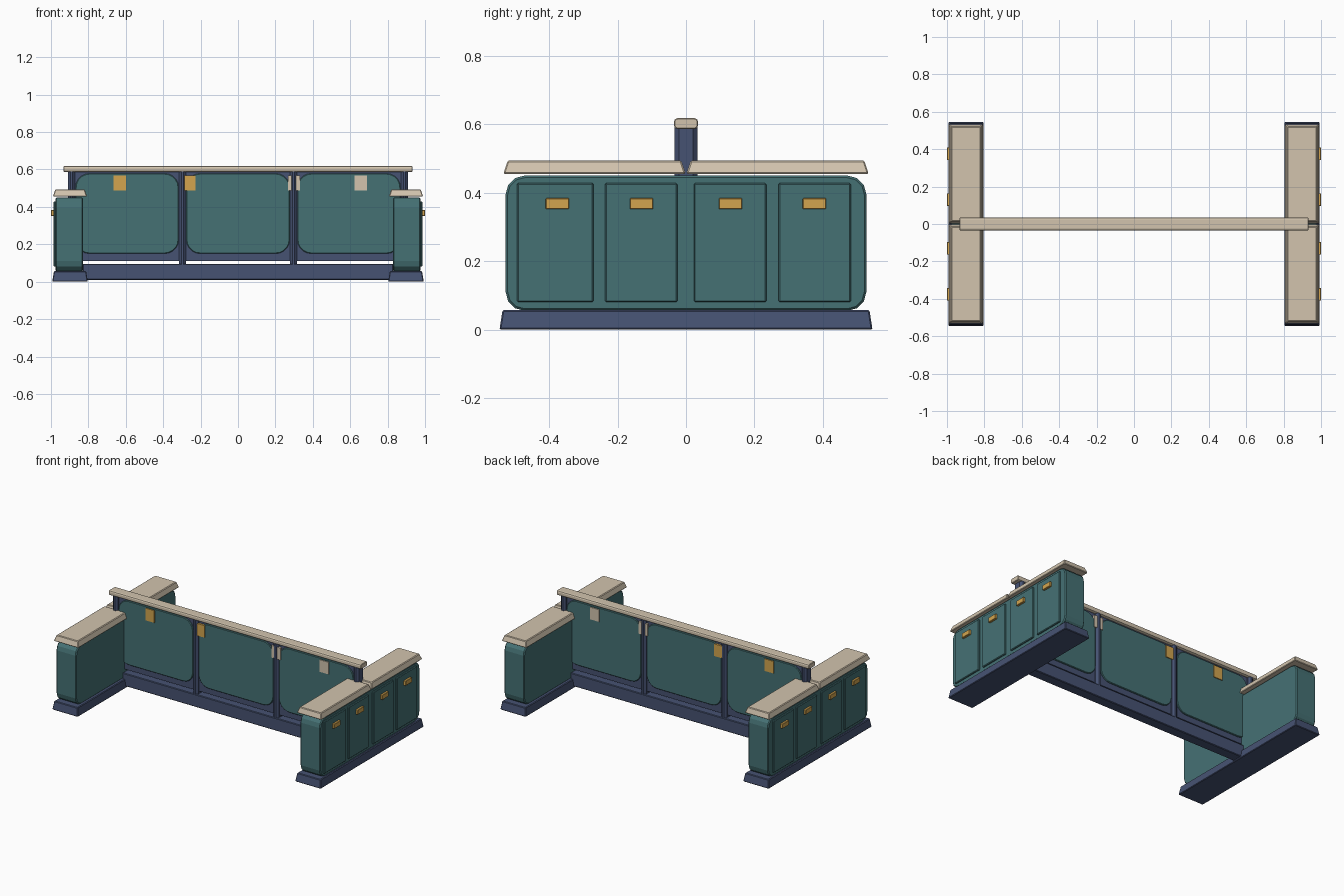
import bpy, bmesh
from mathutils import Vector

if "Cube" in bpy.data.objects:
    bpy.data.objects.remove(bpy.data.objects["Cube"])


def material(name, rgb):
    m = bpy.data.materials.new(name)
    lin = [(c / 255 / 12.92) if c <= 10 else ((c / 255 + 0.055) / 1.055) ** 2.4 for c in rgb]
    m.diffuse_color = (*lin, 1)
    m.use_nodes = True
    m.node_tree.nodes["Principled BSDF"].inputs["Base Color"].default_value = m.diffuse_color
    return m


TEAL = material("teal fabric", (69, 113, 116))
NAVY = material("navy frame", (70, 82, 114))
CREAM = material("cream trim", (210, 196, 174))
GOLD = material("gold plate", (211, 165, 79))


def box(name, lo, hi, mat, axis=None, radius=0.0, segments=3, taper=0.0, soft=0.0):
    """Box; edges along one axis may be rounded, the top tapered, all edges softened."""
    lo, hi = Vector(lo), Vector(hi)
    mid, size = (lo + hi) / 2, hi - lo
    bm = bmesh.new()
    bmesh.ops.create_cube(bm, size=1)
    for v in bm.verts:
        up = v.co.z > 0
        v.co = Vector((v.co.x * size.x, v.co.y * size.y, v.co.z * size.z))
        if up and taper:
            v.co.x -= taper if v.co.x > 0 else -taper
            v.co.y -= taper if v.co.y > 0 else -taper
        v.co += mid
    if axis is not None:
        edges = [e for e in bm.edges
                 if abs((e.verts[1].co - e.verts[0].co).normalized()[axis]) > 0.99]
        bmesh.ops.bevel(bm, geom=edges, offset=radius, segments=segments,
                        profile=0.5, affect='EDGES')
    if soft:
        edges = [e for e in bm.edges if e.calc_face_angle(0) > 0.9]
        bmesh.ops.bevel(bm, geom=edges, offset=soft, segments=1, affect='EDGES')
    bmesh.ops.recalc_face_normals(bm, faces=bm.faces)
    mesh = bpy.data.meshes.new(name)
    bm.to_mesh(mesh)
    bm.free()
    mesh.materials.append(mat)
    ob = bpy.data.objects.new(name, mesh)
    bpy.context.collection.objects.link(ob)
    return ob


def side_box(name, s, lo, hi, *args, **kw):
    """Box given for the +x end, mirrored when s is -1."""
    x = sorted((s * lo[0], s * hi[0]))
    return box(name, (x[0], *lo[1:]), (x[1], *hi[1:]), *args, **kw)


# End cabinets
for s, side in ((-1, "left"), (1, "right")):
    side_box(side + "_base", s, (0.803, -0.545, 0), (0.993, 0.545, 0.057),
             NAVY, taper=0.009, soft=0.004)
    side_box(side + "_end_body", s, (0.828, -0.527, 0.055), (0.976, 0.527, 0.45),
             TEAL, axis=0, radius=0.055, segments=3, soft=0.006)
    # Four raised outer panels, each with a handle plate
    for i, (a, b, h) in enumerate(((-0.494, -0.27, -0.376), (-0.237, -0.025, -0.13),
                                   (0.023, 0.235, 0.13), (0.27, 0.482, 0.375))):
        side_box(f"{side}_door_{i}", s, (0.97, a, 0.08), (0.986, b, 0.428), TEAL, soft=0.004)
        side_box(f"{side}_handle_{i}", s, (0.98, h - 0.034, 0.352), (1.0, h + 0.034, 0.384),
                 GOLD, soft=0.002)
    # Top split in two slabs
    for d, half in ((-1, "front"), (1, "back")):
        y = sorted((d * 0.001, d * 0.534))
        side_box(f"{side}_{half}_top", s, (0.807, y[0], 0.455), (0.99, y[1], 0.494),
                 CREAM, taper=0.013, soft=0.004)

# Central screen: beam, backing board and cap rail
box("bottom_beam", (-0.83, -0.035, 0.01), (0.83, 0.035, 0.095), NAVY, soft=0.004)
box("backing_board", (-0.89, -0.014, 0.112), (0.89, 0.014, 0.588), NAVY)
box("cap_rail", (-0.932, -0.035, 0.586), (0.932, 0.035, 0.618), CREAM,
    axis=0, radius=0.01, segments=2, soft=0.003)

# Posts with chamfered corners
for i, x in enumerate((-0.89, -0.297, 0.297, 0.89)):
    box(f"post_{i}", (x - 0.019, -0.034, 0.09), (x + 0.019, 0.034, 0.59), NAVY,
        axis=2, radius=0.013, segments=1)

# Rounded padded panels
for i, (a, b) in enumerate(((-0.869, -0.317), (-0.277, 0.277), (0.317, 0.869))):
    box(f"screen_panel_{i}", (a, -0.022, 0.15), (b, 0.022, 0.579), TEAL,
        axis=1, radius=0.075, segments=5, soft=0.004)

# Tags near the top of the screen, showing on both faces
for i, (x, m) in enumerate(((-0.633, GOLD), (-0.261, GOLD), (0.299, CREAM), (0.656, CREAM))):
    box(f"tag_{i}", (x - 0.033, -0.028, 0.487), (x + 0.033, 0.028, 0.568), m)
